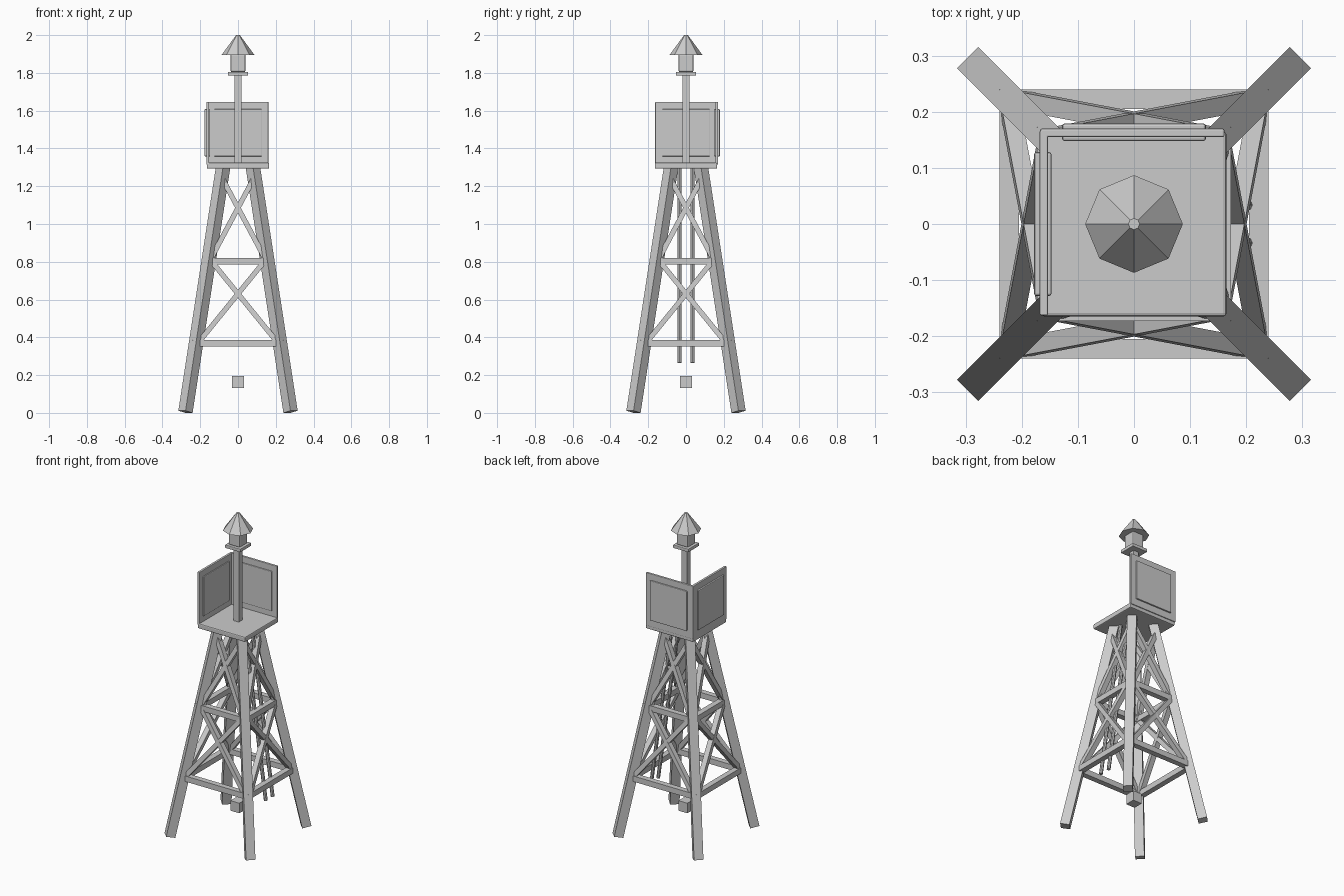
import bpy, math
from mathutils import Vector, Matrix

if "Cube" in bpy.data.objects:
    bpy.data.objects.remove(bpy.data.objects["Cube"])

grey = bpy.data.materials.new("weathered grey")
grey.diffuse_color = (0.6, 0.6, 0.6, 1)
grey.use_nodes = True
grey.node_tree.nodes["Principled BSDF"].inputs["Base Color"].default_value = grey.diffuse_color


def finish(name, bevel=0):
    o = bpy.context.object
    o.name = name
    o.data.materials.append(grey)
    if bevel:
        m = o.modifiers.new("soft edge", 'BEVEL')
        m.width = bevel
        m.segments = 2
    return o


def box(name, lo, hi, bevel=0):
    """Box between two corners."""
    lo, hi = Vector(lo), Vector(hi)
    bpy.ops.mesh.primitive_cube_add(size=1)
    o = bpy.context.object
    o.data.transform(Matrix.Translation((lo + hi) / 2) @ Matrix.Diagonal((*(hi - lo), 1)))
    return finish(name, bevel)


def beam(name, a, b, width, depth, out):
    """Box beam from a to b; depth is measured along the 'out' direction."""
    a, b, out = Vector(a), Vector(b), Vector(out)
    z = (b - a).normalized()
    y = (out - z * out.dot(z)).normalized()
    x = y.cross(z)
    rot = Matrix((x, y, z)).transposed().to_4x4()
    bpy.ops.mesh.primitive_cube_add(size=1)
    o = bpy.context.object
    o.data.transform(Matrix.Translation((a + b) / 2) @ rot
                     @ Matrix.Diagonal((width, depth, (b - a).length, 1)))
    return finish(name)


def leg_at(z):
    """Distance of the leg centre line from the axis at a height."""
    return 0.279 - 0.2 * z / 1.3


# Four splayed legs, turned 45 degrees
for sx in (-1, 1):
    for sy in (-1, 1):
        p, q = leg_at(0.006), leg_at(1.3)
        beam("leg", (sx * p, sy * p, 0.006), (sx * q, sy * q, 1.3),
             0.054, 0.054, (sx, sy, 0))

# Horizontal rails and cross braces on each of the four sides
for i in range(4):
    turn = Matrix.Rotation(i * math.pi / 2, 3, 'Z')
    out = turn @ Vector((0, -1, 0))
    for z in (0.368, 0.803):
        d = leg_at(z)
        h = d + 0.017
        beam("rail", turn @ Vector((-h, -d, z)), turn @ Vector((h, -d, z)),
             0.035, 0.035, out)
    for x0, z0, x1, z1 in ((0.205, 0.378, 0.15, 0.815), (0.14, 0.823, 0.085, 1.245)):
        for s in (-1, 1):
            beam("cross_brace", turn @ Vector((-s * x0, -leg_at(z0), z0)),
                 turn @ Vector((s * x1, -leg_at(z1), z1)), 0.027, 0.033, out)

# Two slanted poles inside the right side
for y in (-0.034, 0.034):
    a, b = Vector((0.217, y, 0.265)), Vector((0.07, y, 1.3))
    bpy.ops.mesh.primitive_cylinder_add(vertices=8, radius=0.011, depth=(b - a).length)
    o = bpy.context.object
    o.data.transform(Matrix.Translation((a + b) / 2)
                     @ (b - a).to_track_quat('Z', 'Y').to_matrix().to_4x4())
    finish("ladder_pole")

# Small block hanging under the tower
box("hanging_block", (-0.031, -0.031, 0.133), (0.031, 0.031, 0.196))

# Platform with two walls, each with a raised panel on both faces
box("platform", (-0.165, -0.165, 1.293), (0.165, 0.165, 1.325), 0.006)
box("back_wall", (-0.167, 0.155, 1.315), (0.161, 0.17, 1.647), 0.003)
box("left_wall", (-0.168, -0.163, 1.315), (-0.153, 0.168, 1.647), 0.003)
box("back_panel", (-0.128, 0.148, 1.358), (0.128, 0.179, 1.608), 0.004)
box("left_panel", (-0.178, -0.128, 1.358), (-0.147, 0.128, 1.608), 0.004)

# Post, lantern and pointed roof
box("post", (-0.018, -0.018, 1.32), (0.018, 0.018, 1.79))
box("lantern_base", (-0.054, -0.054, 1.785), (0.054, 0.054, 1.806), 0.004)
box("lantern", (-0.039, -0.039, 1.804), (0.039, 0.039, 1.9), 0.008)
bpy.ops.mesh.primitive_cone_add(vertices=8, radius1=0.087, radius2=0.01, depth=0.105,
                                location=(0, 0, 1.9475))
finish("lantern_roof")
